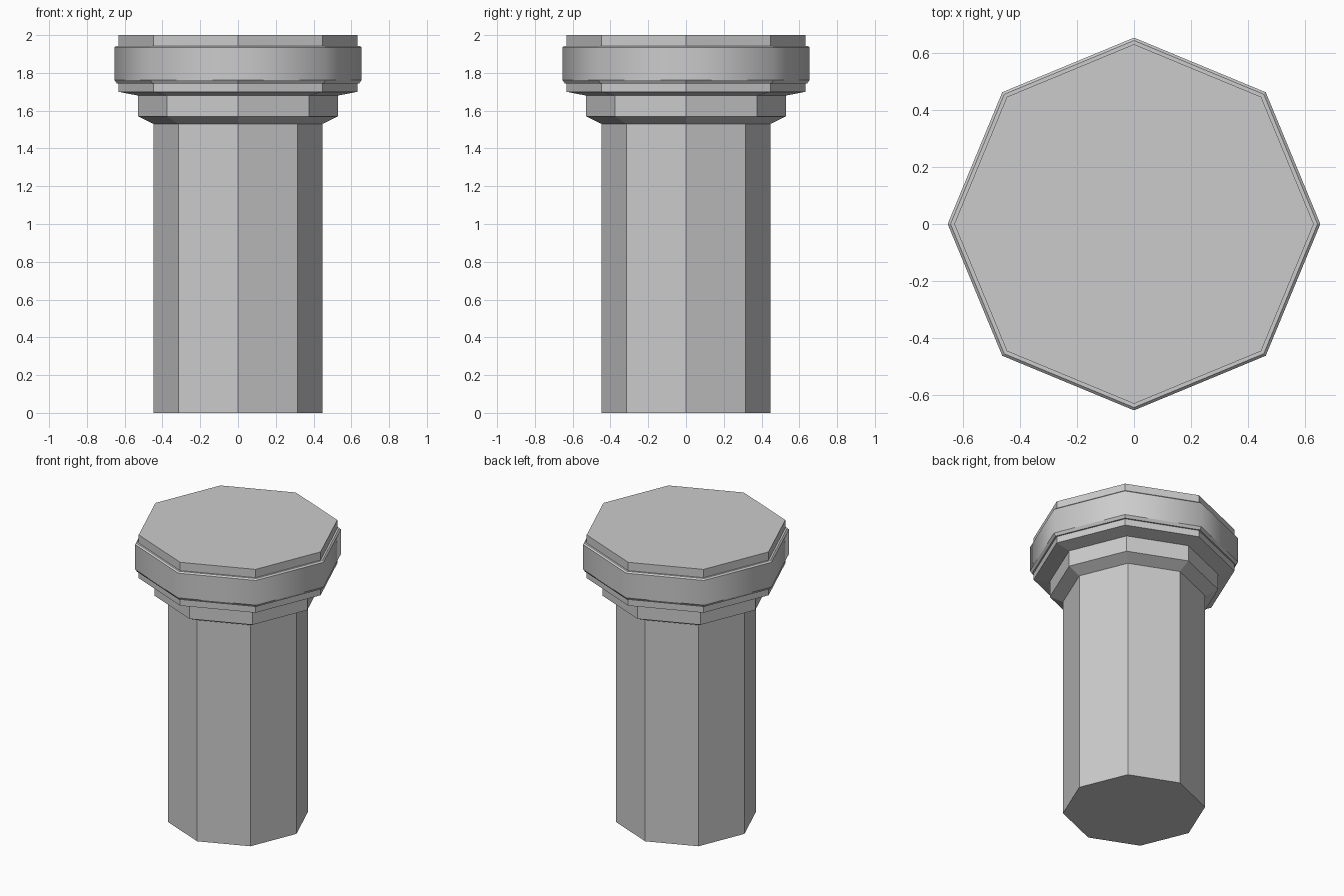
import bpy, bmesh
from math import cos, sin, pi

if "Cube" in bpy.data.objects:
    bpy.data.objects.remove(bpy.data.objects["Cube"])

SIDES = 8


def lathe(name, profile, cap_bottom=False, cap_top=False, smooth=False):
    """Octagonal tube through (radius, z) points, corners on the x and y axes."""
    bm = bmesh.new()
    rings = [[bm.verts.new((r * cos(2 * pi * i / SIDES), r * sin(2 * pi * i / SIDES), z))
              for i in range(SIDES)] for r, z in profile]
    for low, high in zip(rings, rings[1:]):
        for i in range(SIDES):
            j = (i + 1) % SIDES
            bm.faces.new((low[i], low[j], high[j], high[i])).smooth = smooth
    if cap_bottom:
        bm.faces.new(rings[0][::-1])
    if cap_top:
        bm.faces.new(rings[-1])
    mesh = bpy.data.meshes.new(name)
    bm.to_mesh(mesh)
    bm.free()
    obj = bpy.data.objects.new(name, mesh)
    bpy.context.collection.objects.link(obj)
    return obj


# Plain shaft
lathe("shaft", [(0.447, 0), (0.447, 1.53)], cap_bottom=True)

# Stepped collar flaring out of the shaft
lathe("collar", [(0.447, 1.53), (0.53, 1.57), (0.53, 1.68)])

# Underside lip of the head
lathe("lower_lip", [(0.53, 1.68), (0.632, 1.70), (0.632, 1.745)])

# Projecting band: bevelled edges around a softly shaded face
lathe("band_lower_bevel", [(0.632, 1.745), (0.642, 1.745), (0.655, 1.763)])
lathe("band", [(0.655, 1.763), (0.655, 1.934)], smooth=True)
lathe("band_upper_bevel", [(0.655, 1.934), (0.645, 1.943), (0.632, 1.943)])

# Flat top slab
lathe("top_slab", [(0.632, 1.943), (0.632, 2.0)], cap_top=True)
